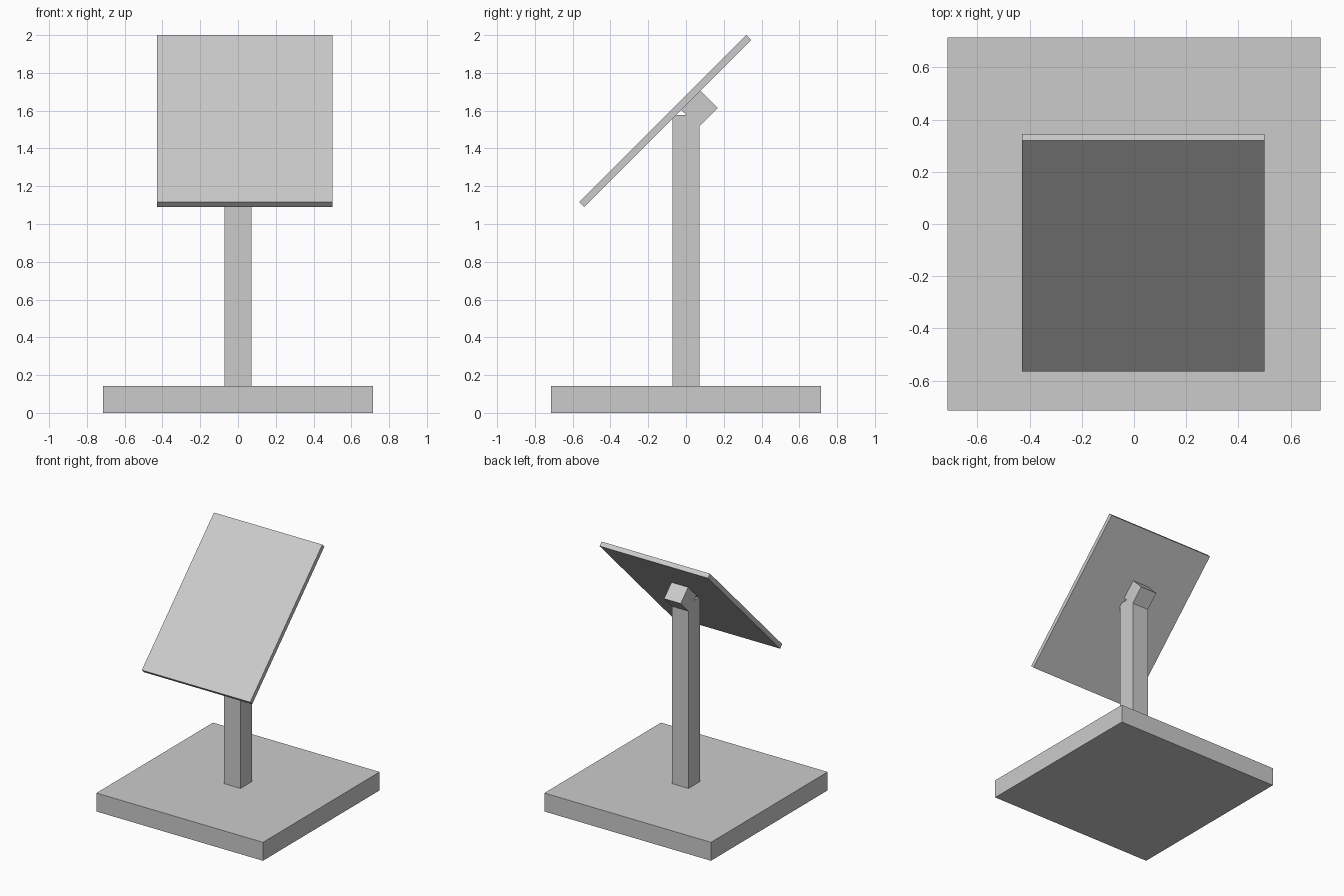
import bpy
from math import radians

cube = bpy.data.objects.get("Cube")
if cube:
    bpy.data.objects.remove(cube, do_unlink=True)

GREY = (0.6, 0.6, 0.6, 1.0)
grey = bpy.data.materials.new("plain_grey")
grey.use_nodes = True
grey.diffuse_color = GREY
grey.node_tree.nodes["Principled BSDF"].inputs["Base Color"].default_value = GREY


def box(name, center, size, tilt=0):
    """Box of a given size, tilted about the x axis by degrees."""
    bpy.ops.mesh.primitive_cube_add(size=1)
    ob = bpy.context.object
    ob.name = ob.data.name = name
    ob.data.transform(ob.matrix_world.Diagonal((*size, 1)))
    ob.location = center
    ob.rotation_euler.x = radians(tilt)
    ob.data.materials.append(grey)
    return ob


UNIT = 0.143        # post width, also the base thickness
BASE = 1.43         # base side length
POST_TOP = 1.576

# Square foot plate and upright post
box("base", (0, 0, UNIT / 2), (BASE, BASE, UNIT))
box("post", (0, 0, (UNIT + POST_TOP) / 2), (UNIT, UNIT, POST_TOP - UNIT))

# Tilted mounting block joining the post to the panel
box("mounting_block", (0, 0.066, 1.614), (UNIT, UNIT, UNIT), tilt=45)

# Thin tilted panel, slightly off centre
box("panel", (0.035, -0.11, 1.545), (0.93, 1.251, 0.036), tilt=45)
